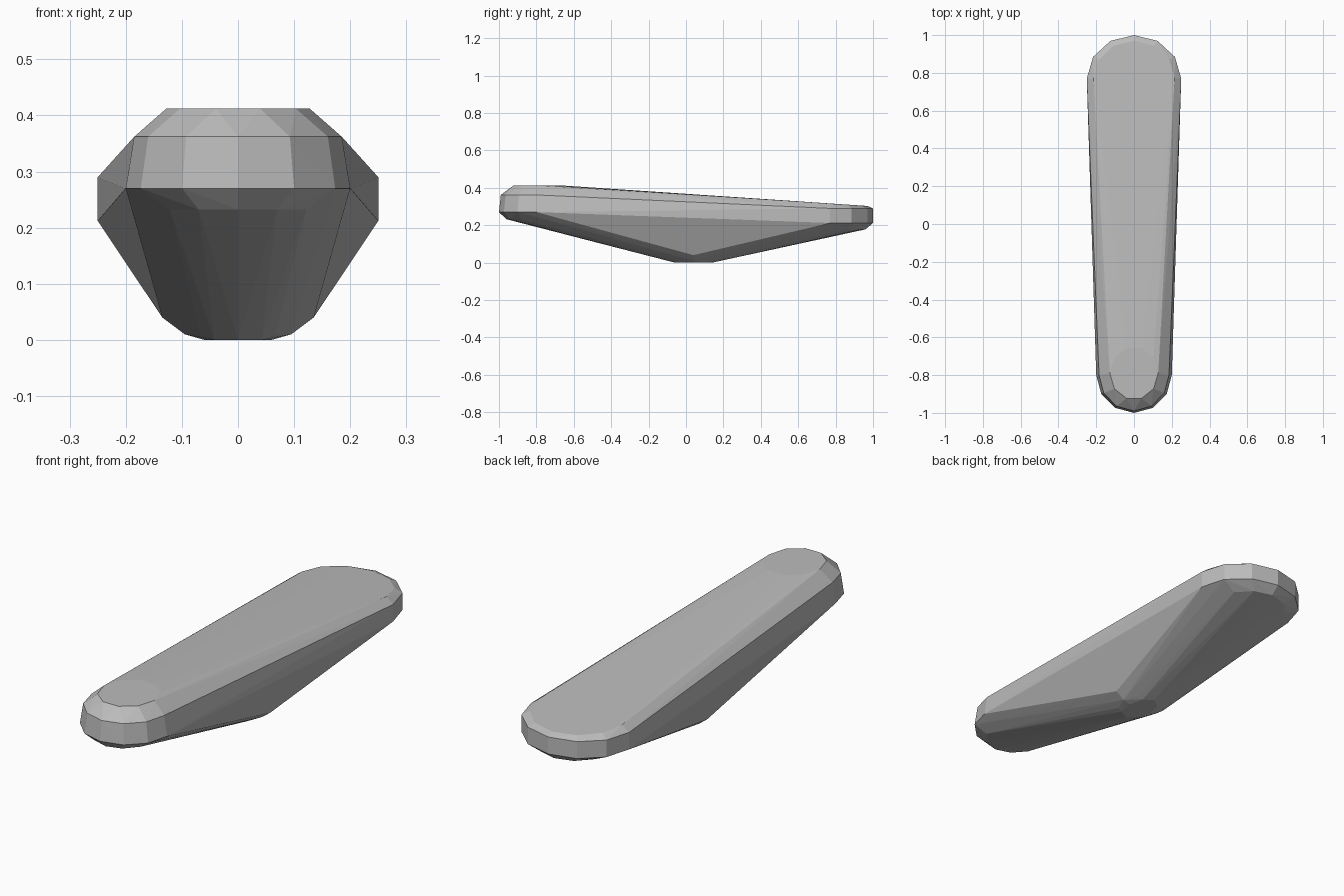
import bpy
import bmesh
from math import sin, cos, pi

cube = bpy.data.objects.get("Cube")
if cube:
    bpy.data.objects.remove(cube, do_unlink=True)

gray = bpy.data.materials.new("plain gray")
gray.use_nodes = True
color = (0.5, 0.5, 0.5, 1)
gray.diffuse_color = color
gray.node_tree.nodes["Principled BSDF"].inputs["Base Color"].default_value = color


def arc(bm, cy, z, rx, ry, start=0.0, sweep=pi, steps=6, tilt=0.0):
    """Add points on an elliptical arc; tilt is the rise in z per unit of y."""
    for i in range(steps + 1):
        a = start + sweep * i / steps
        dy = ry * sin(a)
        bm.verts.new((rx * cos(a), cy + dy, z + tilt * dy))


bm = bmesh.new()

# Rounded front end: lower rim, widest rim, upper rim, flat top patch
arc(bm, -0.80, 0.232, 0.14, -0.16)
arc(bm, -0.80, 0.27, 0.20, -0.20)
arc(bm, -0.80, 0.362, 0.185, -0.19)
arc(bm, -0.79, 0.412, 0.128, 0.14, sweep=1.8 * pi, steps=9)

# Rounded back end: top edge, upper rim, lower rim, underside
arc(bm, 0.77, 0.316, 0.215, 0.20, tilt=-0.065)
arc(bm, 0.77, 0.29, 0.25, 0.23)
arc(bm, 0.77, 0.212, 0.25, 0.23)
arc(bm, 0.78, 0.178, 0.17, 0.18)

# Small rounded keel under the middle
for z, rx, ry in ((0.0, 0.06, 0.10), (0.01, 0.095, 0.10), (0.04, 0.135, 0.05)):
    arc(bm, 0.04, z, rx, ry, sweep=1.75 * pi, steps=7)

# Wrap all rims in one faceted skin
hull = bmesh.ops.convex_hull(bm, input=bm.verts)
loose = {g for g in hull["geom_interior"] + hull["geom_unused"]
         if isinstance(g, bmesh.types.BMVert)}
bmesh.ops.delete(bm, geom=list(loose), context='VERTS')
bmesh.ops.recalc_face_normals(bm, faces=bm.faces)

mesh = bpy.data.meshes.new("tapered_body")
bm.to_mesh(mesh)
bm.free()
mesh.materials.append(gray)
body = bpy.data.objects.new("tapered_body", mesh)
bpy.context.collection.objects.link(body)
